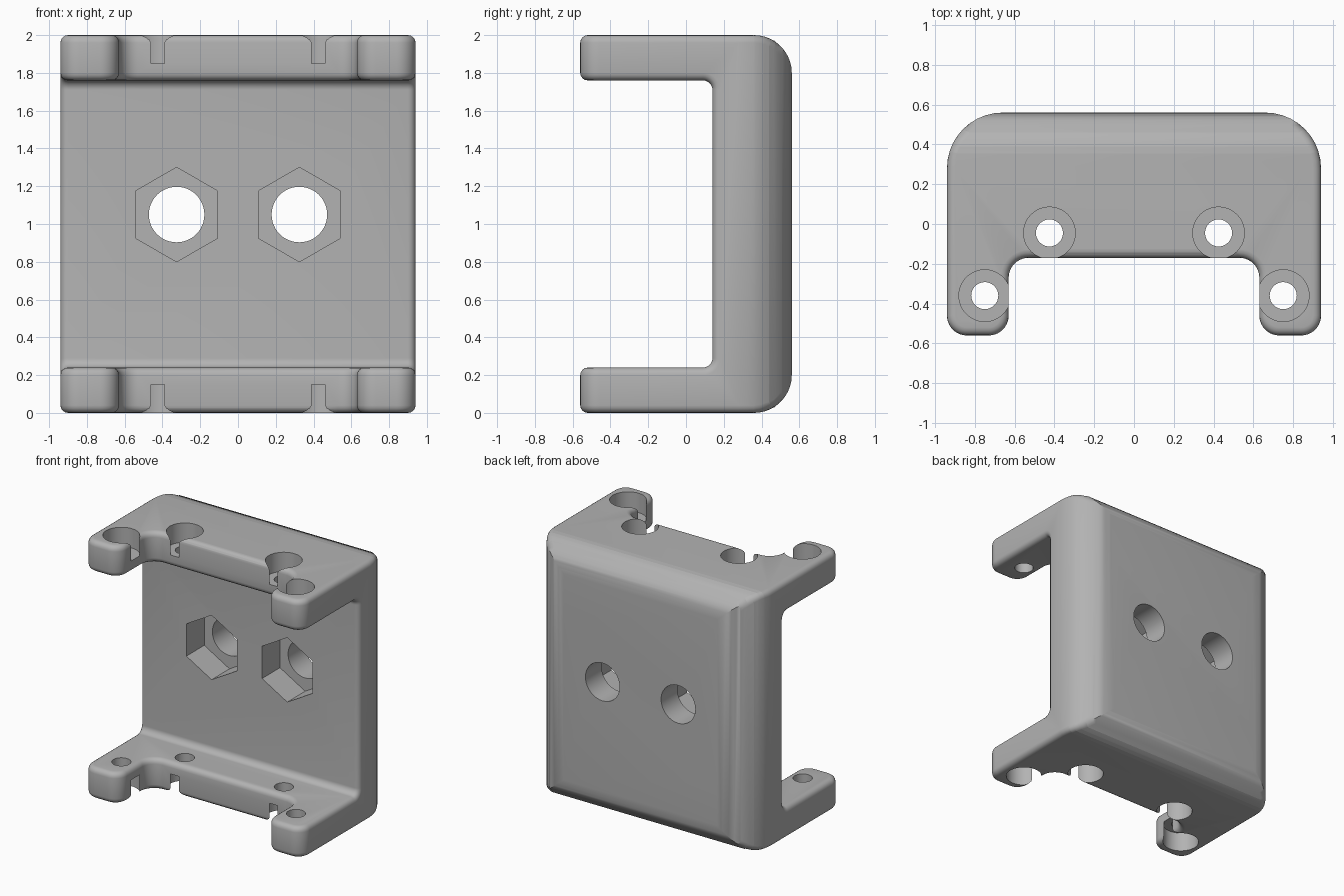
import bpy, bmesh, math
from mathutils import Matrix, Vector

cube = bpy.data.objects.get("Cube")
if cube:
    bpy.data.objects.remove(cube)

grey = bpy.data.materials.new("plain_grey")
grey.use_nodes = True
tone = (0.45, 0.45, 0.45, 1)
grey.diffuse_color = tone
grey.node_tree.nodes["Principled BSDF"].inputs["Base Color"].default_value = tone


def rounded(corners, steps=10):
    """Outline from (x, y, radius) corners, each replaced by an arc."""
    pts = []
    for i, (x, y, r) in enumerate(corners):
        c = Vector((x, y))
        if r == 0:
            pts.append(c)
            continue
        a = (Vector(corners[i - 1][:2]) - c).normalized() * r
        b = (Vector(corners[(i + 1) % len(corners)][:2]) - c).normalized() * r
        for k in range(steps + 1):
            t = math.pi / 2 * k / steps
            pts.append(c + a * (1 - math.sin(t)) + b * (1 - math.cos(t)))
    return pts


def prism(name, pts, place, low, high):
    """Extrude an outline; place maps (u, v, depth) to a position."""
    bm = bmesh.new()
    ends = [[bm.verts.new(place(u, v, d)) for u, v in pts] for d in (low, high)]
    bm.faces.new(ends[0])
    bm.faces.new(ends[1])
    n = len(pts)
    for i in range(n):
        j = (i + 1) % n
        bm.faces.new((ends[0][i], ends[0][j], ends[1][j], ends[1][i]))
    bmesh.ops.recalc_face_normals(bm, faces=bm.faces)
    mesh = bpy.data.meshes.new(name)
    bm.to_mesh(mesh)
    bm.free()
    mesh.materials.append(grey)
    ob = bpy.data.objects.new(name, mesh)
    bpy.context.collection.objects.link(ob)
    return ob


def combine(target, tool, operation):
    """Apply a boolean and discard the tool."""
    mod = target.modifiers.new("cut", 'BOOLEAN')
    mod.operation, mod.solver, mod.object = operation, 'EXACT', tool
    bpy.context.view_layer.objects.active = target
    bpy.ops.object.modifier_apply(modifier=mod.name)
    bpy.data.objects.remove(tool)


def ring(cx, cy, r, sides):
    """Regular polygon with a point straight up."""
    return [(cx + r * math.sin(math.tau * k / sides),
             cy + r * math.cos(math.tau * k / sides)) for k in range(sides)]


def upright(u, v, d):
    return (u, v, d)


def sideways(u, v, d):
    return (d, u, v)


def backward(u, v, d):
    return (u, d, v)


# Bracket body: plan outline crossed with the C-shaped side profile
half = [(0.94, 0.56, 0.28), (0.94, -0.56, 0.1), (0.63, -0.56, 0.1), (0.63, -0.17, 0.1)]
plan = half + [(-x, y, r) for x, y, r in reversed(half)]
body = prism("bracket_body", rounded(plan), upright, -0.1, 2.1)
upper = [(0.56, 2, 0.2), (-0.6, 2, 0), (-0.6, 1.76, 0), (0.14, 1.76, 0.05)]
side = upper + [(y, 2 - z, r) for y, z, r in reversed(upper)]
combine(body, prism("side_profile", rounded(side), sideways, -1.1, 1.1), 'INTERSECT')

# Soften the sharp rims
bm = bmesh.new()
bm.from_mesh(body.data)
bmesh.ops.remove_doubles(bm, verts=bm.verts, dist=0.0005)
sharp = [e for e in bm.edges if e.is_manifold and e.calc_face_angle() > math.radians(50)]
bmesh.ops.bevel(bm, geom=sharp, offset=0.04, offset_type='OFFSET', segments=4,
                profile=0.5, affect='EDGES', clamp_overlap=False)
bm.to_mesh(body.data)
bm.free()

# Screw holes with counterbores in both arms, nut pockets in the back wall
for s in (-1, 1):
    for x, y in ((0.425, -0.045), (0.75, -0.36)):
        combine(body, prism("screw_hole", ring(s * x, y, 0.068, 32), upright, -0.1, 2.1), 'DIFFERENCE')
        for low, high in ((-0.1, 0.15), (1.85, 2.1)):
            combine(body, prism("counterbore", ring(s * x, y, 0.13, 48), upright, low, high), 'DIFFERENCE')
    combine(body, prism("bolt_hole", ring(s * 0.325, 1.05, 0.147, 48), backward, 0, 0.7), 'DIFFERENCE')
    combine(body, prism("nut_pocket", ring(s * 0.325, 1.05, 0.25, 6), backward, 0, 0.36), 'DIFFERENCE')

# Smooth shading with crisp hole rims
bpy.ops.object.select_all(action='DESELECT')
body.select_set(True)
bpy.context.view_layer.objects.active = body
bpy.ops.object.shade_smooth_by_angle(angle=math.radians(30))
